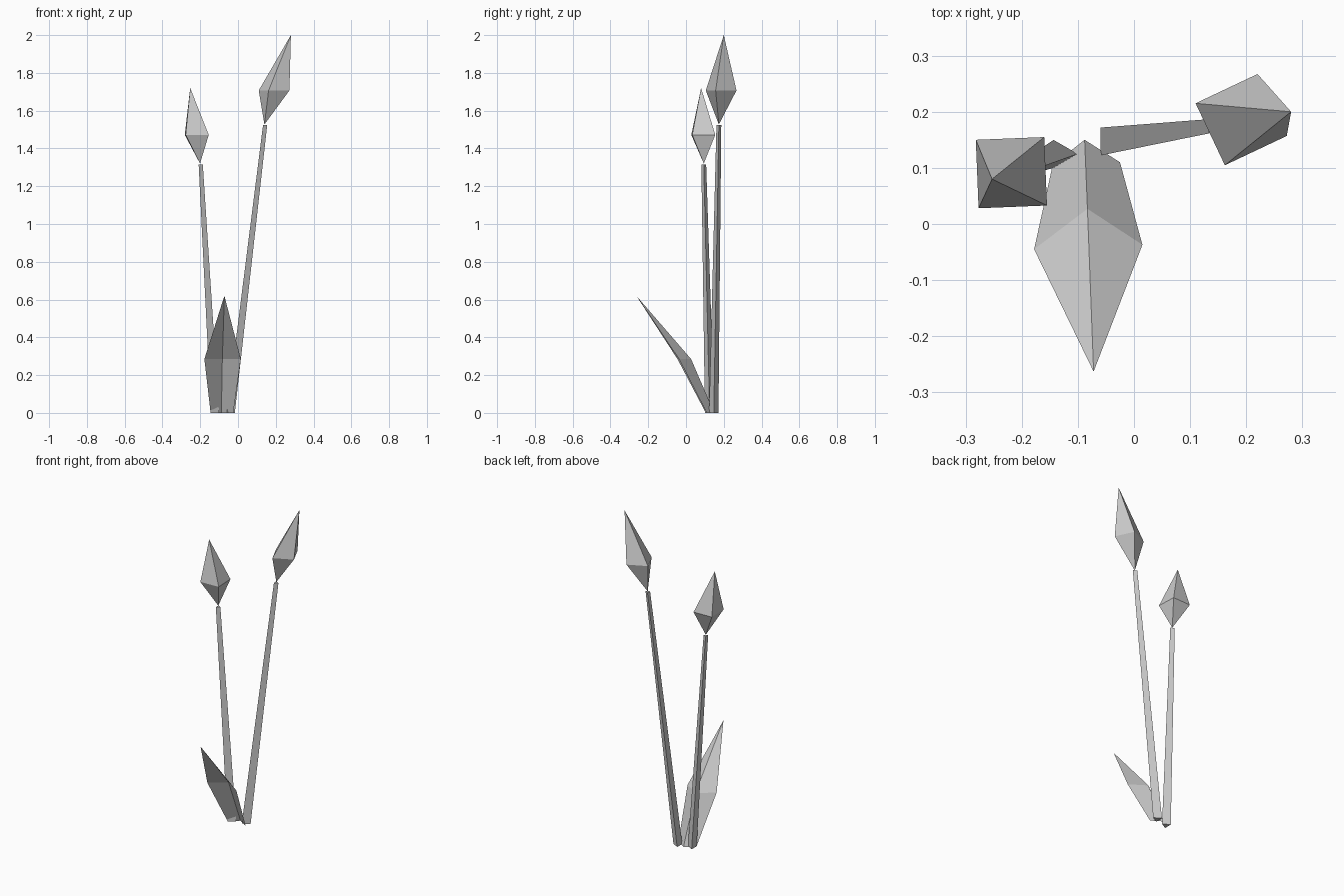
import bpy
from math import cos, sin, tau, radians
from mathutils import Vector

cube = bpy.data.objects.get("Cube")
if cube:
    bpy.data.objects.remove(cube, do_unlink=True)

# Single flat colour
grey = bpy.data.materials.new("light_grey")
grey.use_nodes = True
colour = (0.6, 0.6, 0.6, 1)
grey.diffuse_color = colour
grey.node_tree.nodes["Principled BSDF"].inputs["Base Color"].default_value = colour


def make_part(name, verts, faces):
    mesh = bpy.data.meshes.new(name)
    mesh.from_pydata(verts, [], faces)
    mesh.materials.append(grey)
    obj = bpy.data.objects.new(name, mesh)
    bpy.context.collection.objects.link(obj)
    return obj


def ring(centre, radius, sides, turn=0):
    """Level polygon of points around a centre."""
    angles = [radians(turn) + tau * i / sides for i in range(sides)]
    return [Vector(centre) + radius * Vector((cos(a), sin(a), 0)) for a in angles]


def make_stem(name, base, top):
    """Tapered three-sided stem, leaning from base to top."""
    verts = ring(base, 0.0287, 3) + ring(top, 0.0147, 3)
    sides = [(i, (i + 1) % 3, (i + 1) % 3 + 3, i + 3) for i in range(3)]
    make_part(name, verts, sides + [(2, 1, 0), (3, 4, 5)])


def make_bud(name, bottom, middle, tip, turn):
    """Four-sided pointed bud with a square waist."""
    verts = ring(middle, 0.0863, 4, turn) + [bottom, tip]
    faces = []
    for i in range(4):
        j = (i + 1) % 4
        faces += [(i, j, 5), (j, i, 4)]
    make_part(name, verts, faces)


# Stems
make_stem("right_stem", (-0.129, 0.125, 0), (-0.201, 0.094, 1.315))
make_stem("left_stem", (-0.0455, 0.147, 0), (0.14, 0.174, 1.525))

# Buds
make_bud("right_bud", (-0.201, 0.094, 1.32), (-0.2185, 0.0915, 1.472),
         (-0.253, 0.08, 1.72), 47.3)
make_bud("left_bud", (0.14, 0.174, 1.527), (0.191, 0.186, 1.707),
         (0.28, 0.2, 2.0), 70.3)

# Creased leaf: base row, widest row, tip
leaf = [(-0.145, 0.105, 0), (-0.088, 0.15, 0), (-0.025, 0.11, 0),
        (-0.178, -0.045, 0.285), (-0.083, 0.027, 0.285), (0.015, -0.037, 0.285),
        (-0.072, -0.263, 0.62)]
make_part("leaf", leaf, [(0, 3, 4, 1), (1, 4, 5, 2), (3, 6, 4), (4, 6, 5)])
